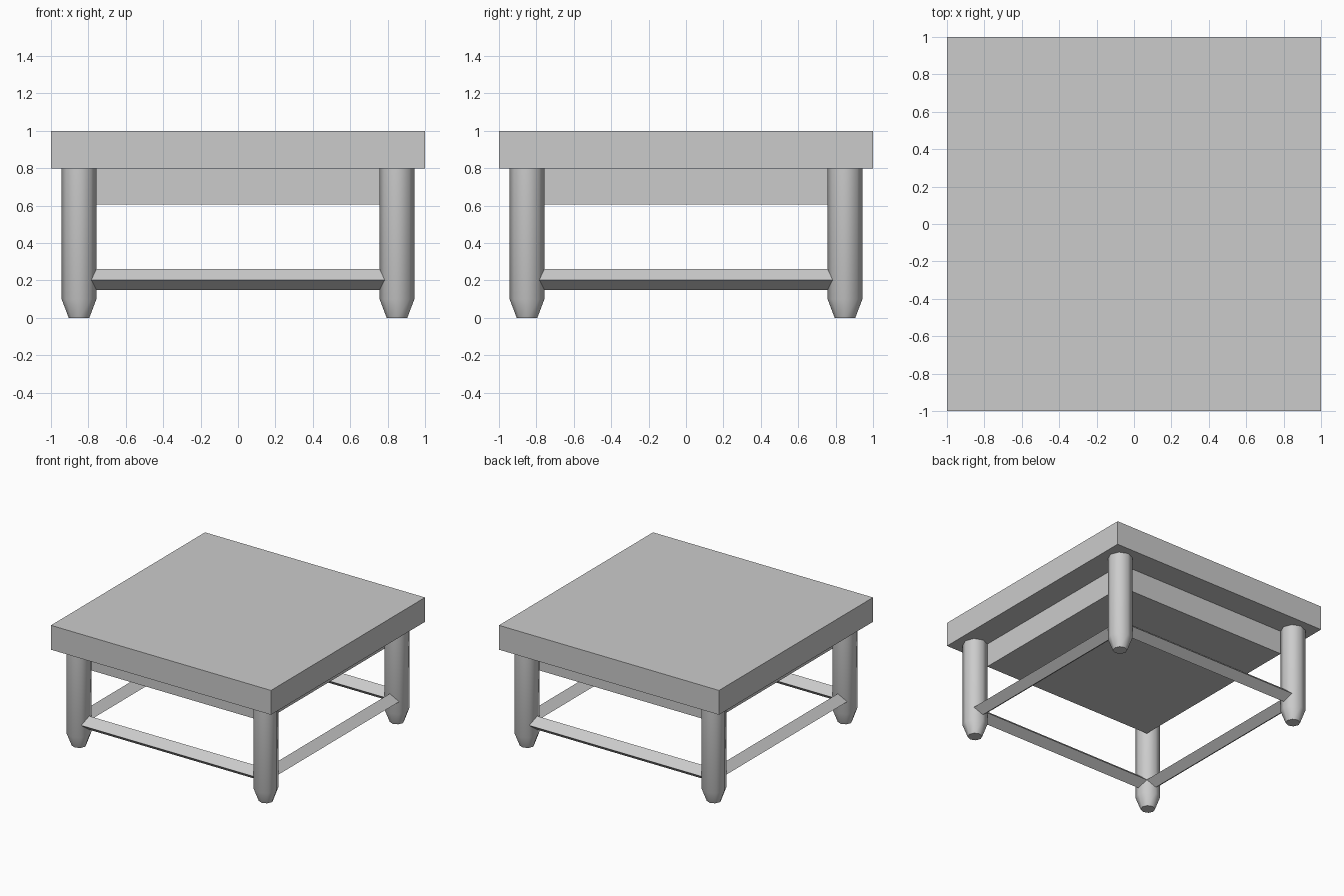
import bpy, math

if "Cube" in bpy.data.objects:
    bpy.data.objects.remove(bpy.data.objects["Cube"])

LEG = 0.85           # leg centre offset
R = 0.093            # leg radius
D = R * math.cos(math.pi / 4)


def make(name, verts, faces):
    mesh = bpy.data.meshes.new(name)
    mesh.from_pydata(verts, [], faces)
    mesh.update()
    ob = bpy.data.objects.new(name, mesh)
    bpy.context.collection.objects.link(ob)
    return ob


def loft(name, rings):
    """Skin matching rings of points and cap both ends."""
    n = len(rings[0])
    verts = [p for ring in rings for p in ring]
    faces = [(k * n + i, k * n + (i + 1) % n, (k + 1) * n + (i + 1) % n, (k + 1) * n + i)
             for k in range(len(rings) - 1) for i in range(n)]
    faces.append(tuple(reversed(range(n))))
    faces.append(tuple(range(len(verts) - n, len(verts))))
    return make(name, verts, faces)


def slab(name, half, z0, z1):
    corners = [(-half, -half), (half, -half), (half, half), (-half, half)]
    return loft(name, [[(x, y, z) for x, y in corners] for z in (z0, z1)])


# Table top and the solid apron block whose corners meet the legs
slab("table_top", 1.0, 0.8, 1.0)
slab("apron", LEG - D, 0.605, 0.8)

# Eight-sided smooth legs with tapered feet
for ny, sy in (("front", -1), ("back", 1)):
    for nx, sx in (("left", -1), ("right", 1)):
        rings = [[(sx * LEG + r * math.cos(i * math.pi / 4),
                   sy * LEG + r * math.sin(i * math.pi / 4), z) for i in range(8)]
                 for r, z in ((0.055, 0), (R, 0.1), (R, 0.8))]
        leg = loft(f"{ny}_{nx}_leg", rings)
        bpy.ops.object.select_all(action='DESELECT')
        leg.select_set(True)
        bpy.context.view_layer.objects.active = leg
        bpy.ops.object.shade_smooth_by_angle(angle=math.radians(50))

# Diamond-section stretchers, ends cut to fit the leg facets
section = [(-D, 0.203, LEG - D), (0, 0.15, LEG - R), (D, 0.203, LEG - D), (0, 0.262, LEG - R)]
for k, side in enumerate(("front", "right", "back", "left")):
    rings = [[(s * end, -LEG + off, z) for off, z, end in section] for s in (-1, 1)]
    rail = loft(f"{side}_stretcher", rings)
    rail.rotation_euler.z = k * math.pi / 2

# Consistent outward normals
for ob in bpy.context.collection.objects:
    bpy.ops.object.select_all(action='DESELECT')
    ob.select_set(True)
    bpy.context.view_layer.objects.active = ob
    bpy.ops.object.mode_set(mode='EDIT')
    bpy.ops.mesh.select_all(action='SELECT')
    bpy.ops.mesh.normals_make_consistent(inside=False)
    bpy.ops.object.mode_set(mode='OBJECT')
